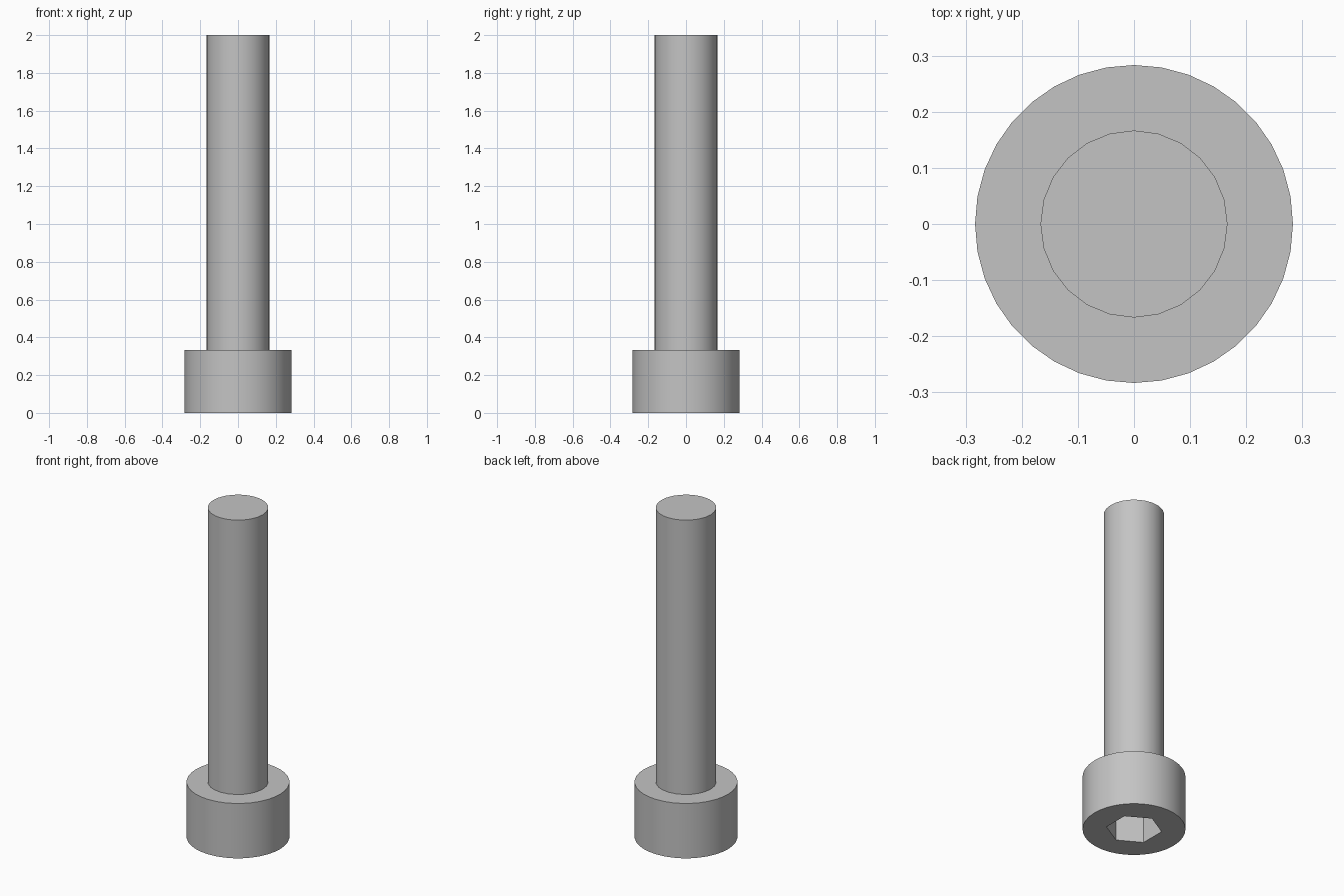
import bpy
import bmesh
from math import cos, sin, pi, radians

cube = bpy.data.objects.get("Cube")
if cube:
    bpy.data.objects.remove(cube, do_unlink=True)

HEAD_R, HEAD_H = 0.2833, 0.3333
SHAFT_R, TOTAL_H = 0.1667, 2.0
SOCKET_R, SOCKET_DEPTH = 0.154, 0.167

# Plain steel
steel = bpy.data.materials.new("steel_grey")
steel.use_nodes = True
colour = (0.55, 0.55, 0.55, 1)
steel.diffuse_color = colour
steel.node_tree.nodes["Principled BSDF"].inputs["Base Color"].default_value = colour

bm = bmesh.new()


def ring(radius, sides, z, start=0.0):
    """Closed loop of edges around the z axis."""
    verts = [bm.verts.new((radius * cos(start + 2 * pi * i / sides),
                           radius * sin(start + 2 * pi * i / sides), z))
             for i in range(sides)]
    return [bm.edges.new((verts[i - 1], verts[i])) for i in range(sides)]


def wall(edges, height):
    """Extrude a loop straight up and return the new loop."""
    geom = bmesh.ops.extrude_edge_only(bm, edges=edges)["geom"]
    verts = [g for g in geom if isinstance(g, bmesh.types.BMVert)]
    bmesh.ops.translate(bm, verts=verts, vec=(0, 0, height))
    return [g for g in geom if isinstance(g, bmesh.types.BMEdge)
            and all(v in verts for v in g.verts)]


def flat(*loops):
    """Fill a disc, or the band between two loops."""
    bmesh.ops.triangle_fill(bm, use_beauty=True, use_dissolve=False,
                            edges=[e for loop in loops for e in loop])


# Head with its hexagonal socket
head_bottom = ring(HEAD_R, 36, 0)
head_top = wall(head_bottom, HEAD_H)
socket_rim = ring(SOCKET_R, 6, 0, radians(30))
flat(head_bottom, socket_rim)
flat(wall(socket_rim, SOCKET_DEPTH))

# Shaft rising from the shoulder of the head
shaft_base = ring(SHAFT_R, 24, HEAD_H)
flat(head_top, shaft_base)
flat(wall(shaft_base, TOTAL_H - HEAD_H))

bmesh.ops.recalc_face_normals(bm, faces=bm.faces[:])
mesh = bpy.data.meshes.new("socket_head_bolt")
bm.to_mesh(mesh)
bm.free()
mesh.materials.append(steel)

bolt = bpy.data.objects.new("socket_head_bolt", mesh)
bpy.context.collection.objects.link(bolt)
mesh.shade_smooth()
mesh.set_sharp_from_angle(angle=radians(30))
